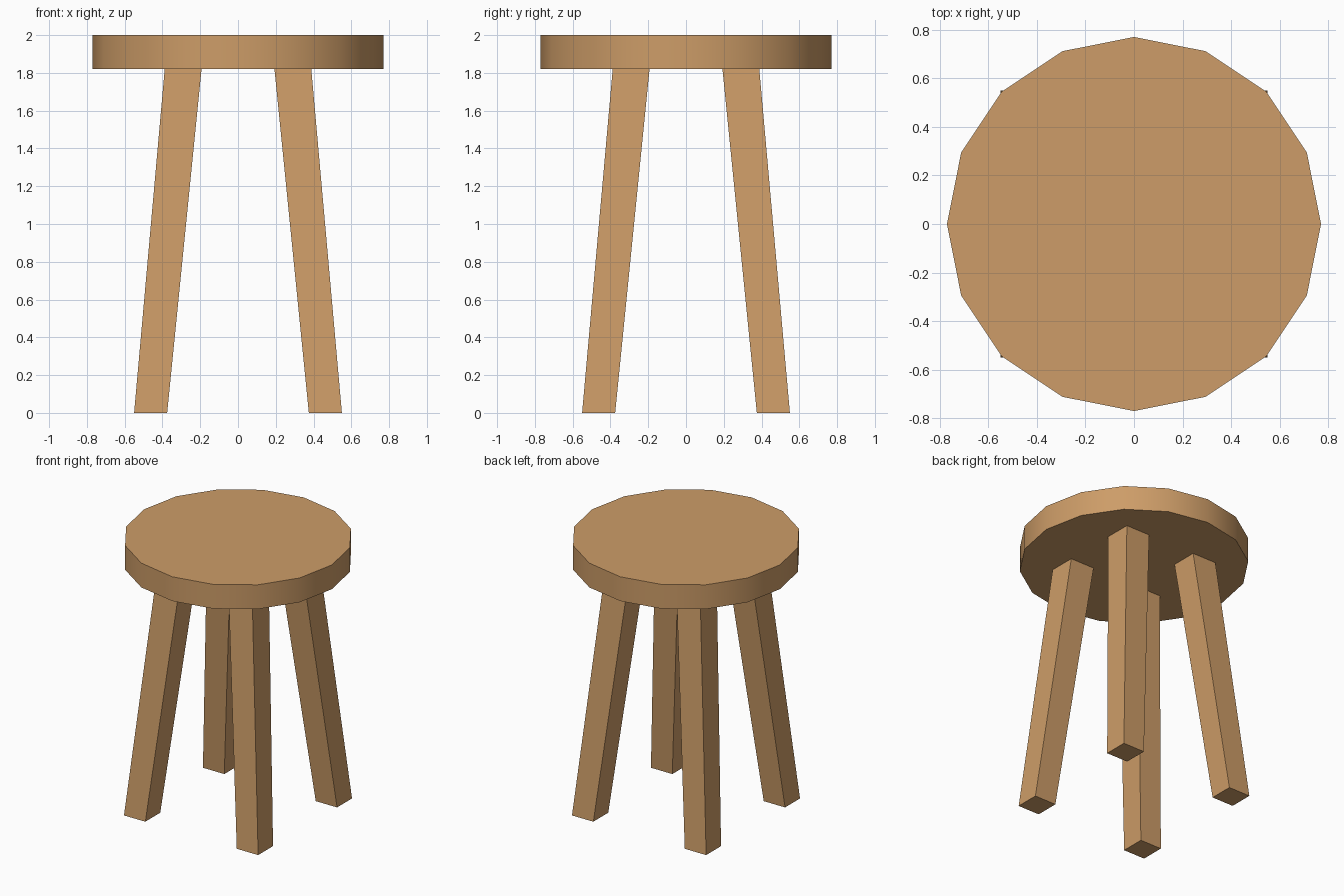
import bpy, bmesh, math

if "Cube" in bpy.data.objects:
    bpy.data.objects.remove(bpy.data.objects["Cube"])

wood = bpy.data.materials.new("light wood")
wood.diffuse_color = (0.61, 0.335, 0.138, 1)
wood.use_nodes = True
wood.node_tree.nodes["Principled BSDF"].inputs["Base Color"].default_value = wood.diffuse_color

SEAT_BOTTOM, SEAT_TOP, SEAT_RADIUS = 1.82, 2.0, 0.77


def add_object(name, bm):
    bmesh.ops.recalc_face_normals(bm, faces=bm.faces)
    mesh = bpy.data.meshes.new(name)
    bm.to_mesh(mesh)
    bm.free()
    mesh.materials.append(wood)
    obj = bpy.data.objects.new(name, mesh)
    bpy.context.collection.objects.link(obj)
    return obj


def loft(bottom, top):
    """Solid between two matching rings of points."""
    bm = bmesh.new()
    low = [bm.verts.new(p) for p in bottom]
    high = [bm.verts.new(p) for p in top]
    bm.faces.new(low)
    bm.faces.new(high)
    for i in range(len(low)):
        j = (i + 1) % len(low)
        bm.faces.new((low[i], low[j], high[j], high[i]))
    return bm


# Seat: sixteen-sided disc with a smooth rim
def ring(z):
    return [(SEAT_RADIUS * math.cos(i * math.tau / 16),
             SEAT_RADIUS * math.sin(i * math.tau / 16), z) for i in range(16)]


seat = add_object("seat", loft(ring(SEAT_BOTTOM), ring(SEAT_TOP)))
bpy.context.view_layer.objects.active = seat
seat.select_set(True)
bpy.ops.object.shade_smooth_by_angle(angle=math.radians(30))
seat.select_set(False)


# Legs: splayed square posts, slightly thicker at the top
def square(inner, outer, z, sx, sy):
    return [(sx * x, sy * y, z) for x, y in
            ((inner, inner), (outer, inner), (outer, outer), (inner, outer))]


for depth, sy in (("front", -1), ("back", 1)):
    for side, sx in (("left", -1), ("right", 1)):
        add_object(f"{depth}_{side}_leg",
                   loft(square(0.375, 0.55, 0, sx, sy),
                        square(0.193, 0.388, SEAT_BOTTOM, sx, sy)))
